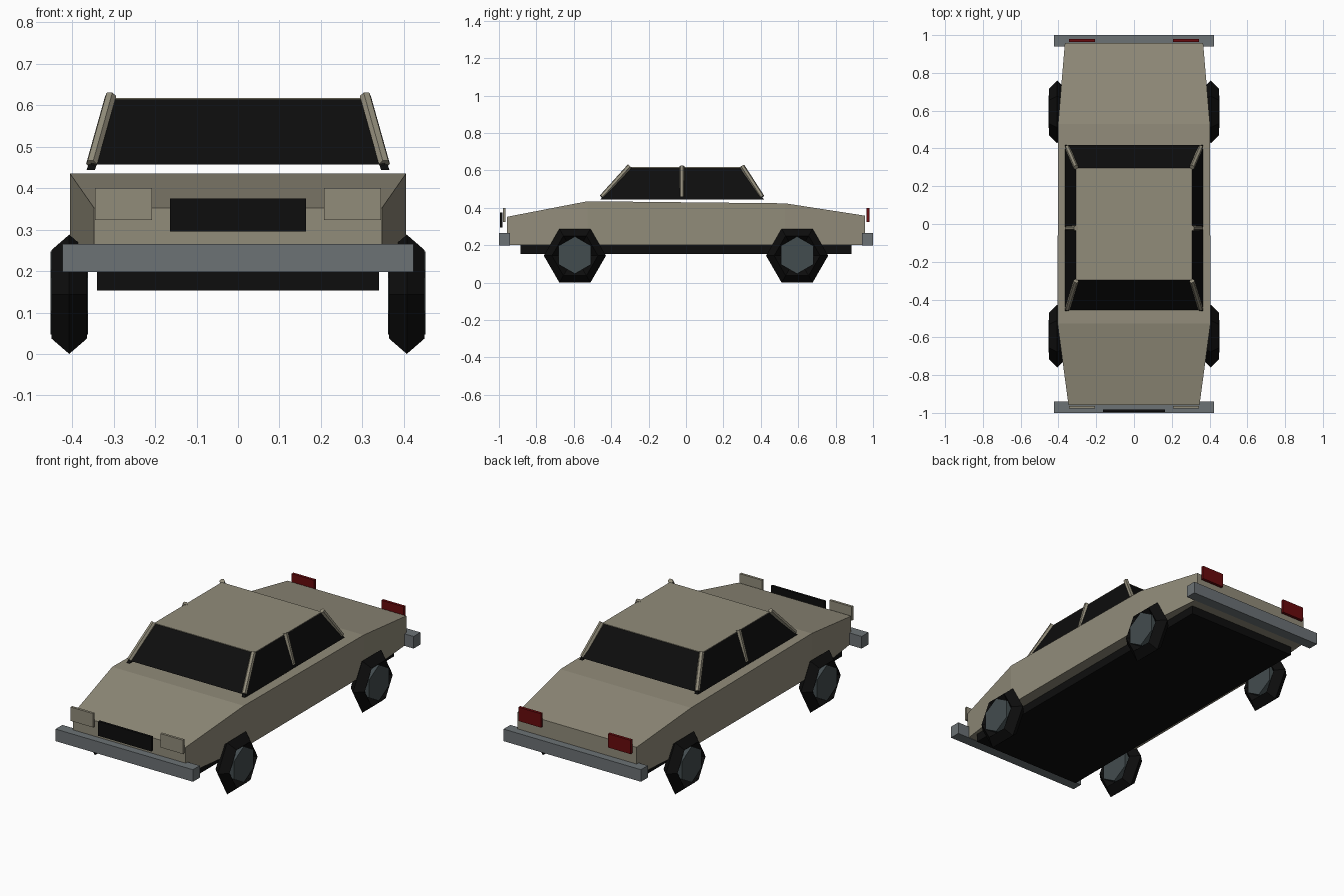
import bpy, bmesh, math
from mathutils import Vector, Matrix

if "Cube" in bpy.data.objects:
    bpy.data.objects.remove(bpy.data.objects["Cube"])


def material(name, r, g, b):
    m = bpy.data.materials.new(name)
    m.diffuse_color = (r, g, b, 1)
    m.use_nodes = True
    m.node_tree.nodes["Principled BSDF"].inputs["Base Color"].default_value = m.diffuse_color
    return m


PAINT = material("khaki paint", 0.285, 0.262, 0.195)
BLACK = material("black", 0.004, 0.004, 0.004)
STEEL = material("bumper grey", 0.15, 0.168, 0.178)
HUB = material("hub grey", 0.055, 0.072, 0.077)
RED = material("tail red", 0.14, 0.003, 0.004)


def build(name, verts, faces, mat):
    me = bpy.data.meshes.new(name)
    me.from_pydata([tuple(v) for v in verts], [], faces)
    bm = bmesh.new()
    bm.from_mesh(me)
    bmesh.ops.recalc_face_normals(bm, faces=bm.faces)
    bm.to_mesh(me)
    bm.free()
    me.materials.append(mat)
    ob = bpy.data.objects.new(name, me)
    bpy.context.collection.objects.link(ob)
    return ob


def loft(name, rings, mat, closed=False):
    """Skin a list of equal-length rings; cap the ends unless closed."""
    n, k = len(rings[0]), len(rings)
    verts = [v for r in rings for v in r]
    faces = []
    for i in range(k if closed else k - 1):
        a, b = i * n, (i + 1) % k * n
        faces += [(a + j, a + (j + 1) % n, b + (j + 1) % n, b + j) for j in range(n)]
    if not closed:
        faces += [tuple(range(n)), tuple(range((k - 1) * n, k * n))]
    return build(name, verts, faces, mat)


def box(name, x0, x1, y0, y1, z0, z1, mat):
    ring = lambda z: [(x0, y0, z), (x1, y0, z), (x1, y1, z), (x0, y1, z)]
    return loft(name, [ring(z0), ring(z1)], mat)


def pane(name, pts, offset, mat):
    o = Vector(offset)
    return loft(name, [[Vector(p) for p in pts], [Vector(p) + o for p in pts]], mat)


def rod(name, a, b, r, mat, sides=6):
    a, b = Vector(a), Vector(b)
    q = (b - a).to_track_quat('Z', 'Y')
    circle = [q @ Vector((r * math.cos(t), r * math.sin(t), 0))
              for t in (math.tau * i / sides for i in range(sides))]
    return loft(name, [[a + c for c in circle], [b + c for c in circle]], mat)


# Body: stations of y, half width, top height
stations = [(-0.957, 0.347, 0.352), (-0.527, 0.405, 0.435),
            (0.53, 0.402, 0.424), (0.957, 0.366, 0.358)]
loft("body", [[(-w, y, 0.2), (w, y, 0.2), (w, y, z), (-w, y, z)]
              for y, w, z in stations], PAINT)
box("underbody", -0.34, 0.34, -0.885, 0.885, 0.153, 0.202, BLACK)

# Bumpers and grille
box("front_bumper", -0.423, 0.423, -1.0, -0.94, 0.198, 0.265, STEEL)
box("rear_bumper", -0.423, 0.423, 0.94, 1.0, 0.198, 0.265, STEEL)
box("grille", -0.164, 0.164, -0.995, -0.981, 0.295, 0.375, BLACK)

# Windscreen, rear window and roof
zb, zt = 0.457, 0.614
pane("windscreen", [(-0.355, -0.455, zb), (0.355, -0.455, zb),
                    (0.303, -0.296, zt), (-0.303, -0.296, zt)], (0, 0.006, 0), BLACK)
pane("rear_window", [(-0.355, 0.417, zb), (0.355, 0.417, zb),
                     (0.303, 0.296, zt), (-0.303, 0.296, zt)], (0, -0.006, 0), BLACK)
pane("roof", [(-0.308, -0.297, zt), (0.308, -0.297, zt),
              (0.308, 0.297, zt), (-0.308, 0.297, zt)], (0, 0, 0.003), PAINT)

for s, side in ((-1, "left"), (1, "right")):
    # Side glass and pillars
    pane(side + "_side_glass", [(s * 0.365, -0.46, 0.444), (s * 0.365, 0.417, 0.444),
                                (s * 0.308, 0.296, zt), (s * 0.308, -0.296, zt)],
         (-s * 0.02, 0, 0), BLACK)
    for tag, y0, y1 in (("front", -0.45, -0.302), ("middle", -0.022, -0.022),
                        ("rear", 0.406, 0.3)):
        rod(f"{side}_{tag}_pillar", (s * 0.353, y0, 0.458), (s * 0.307, y1, 0.622), 0.014, PAINT)

    # Lamps
    xa, xb = sorted((s * 0.207, s * 0.345))
    box(side + "_headlight", xa, xb, -0.978, -0.964, 0.323, 0.4, PAINT)
    box(side + "_taillight", xa, xb, 0.964, 0.98, 0.323, 0.4, RED)

    # Wheels: six-sided tyre with a diamond section, six-sided hub
    for tag, wy in (("front", -0.594), ("rear", 0.594)):
        cx, cz, R, r = s * 0.407, 0.144, 0.123, 0.043
        rings = []
        for i in range(6):
            t = math.tau * i / 6
            rings.append([(cx + dx, wy + rad * math.cos(t), cz + rad * math.sin(t))
                          for dx, rad in ((0, R + r), (r, R), (0, R - r), (-r, R))])
        loft(f"{side}_{tag}_tyre", rings, BLACK, closed=True)
        hub = [[(x, wy + 0.1 * math.sin(math.tau * i / 6), cz + 0.003 + 0.1 * math.cos(math.tau * i / 6))
                for i in range(6)] for x in (cx - 0.045, cx + 0.045)]
        loft(f"{side}_{tag}_hub", hub, HUB)
